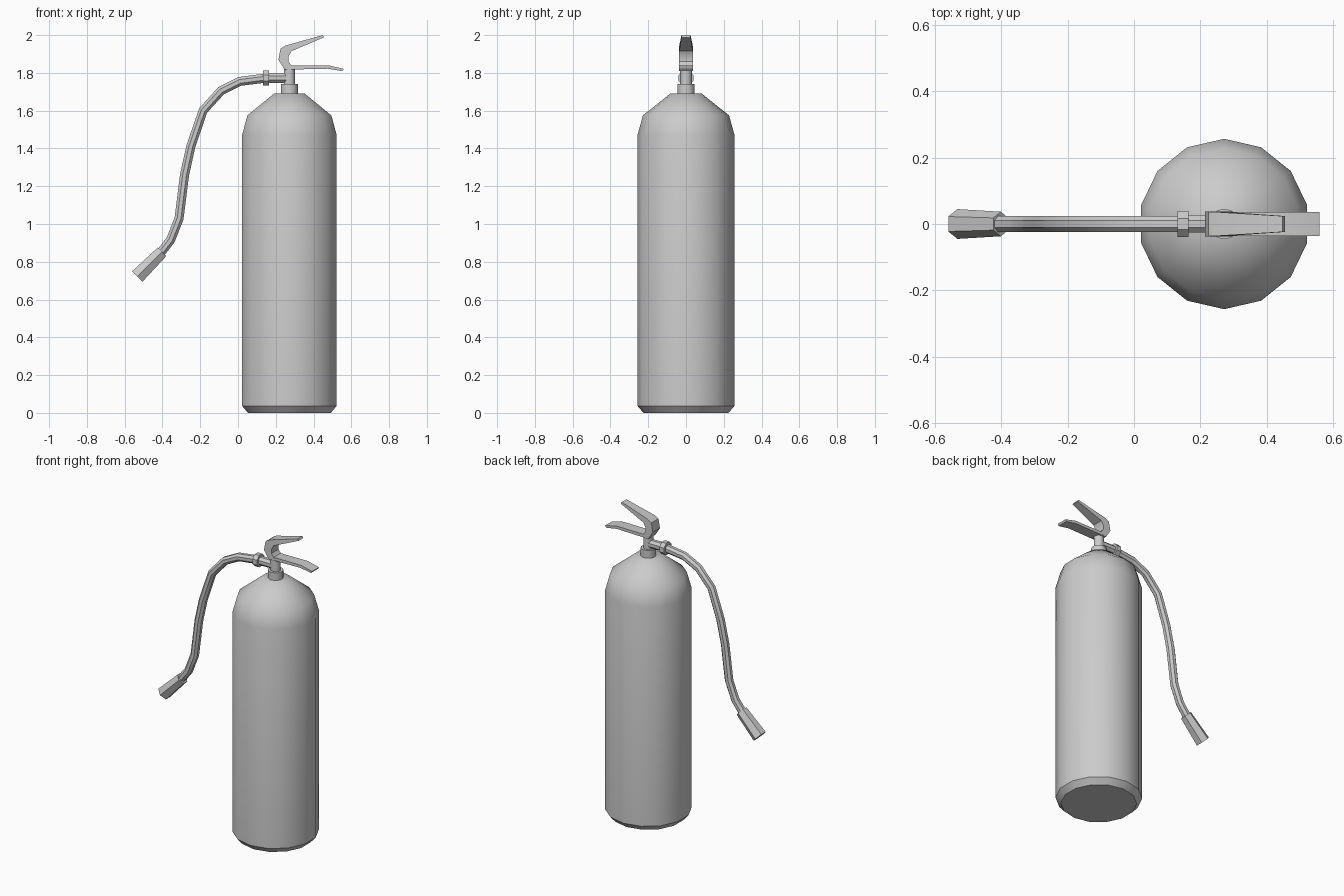
import bpy, bmesh, math
from mathutils import Vector

cube = bpy.data.objects.get("Cube")
if cube:
    bpy.data.objects.remove(cube, do_unlink=True)

GREY = (0.6, 0.6, 0.6, 1.0)
grey = bpy.data.materials.new("plain grey")
grey.use_nodes = True
grey.diffuse_color = GREY
grey.node_tree.nodes["Principled BSDF"].inputs["Base Color"].default_value = GREY

AXIS = 0.272  # x of the tank's centre line


def loft(name, rings, sharp=40):
    """Skin a list of equal-length point rings and cap both ends."""
    bm = bmesh.new()
    loops = [[bm.verts.new(p) for p in ring] for ring in rings]
    n = len(loops[0])
    for a, b in zip(loops, loops[1:]):
        for i in range(n):
            j = (i + 1) % n
            bm.faces.new((a[i], a[j], b[j], b[i]))
    bm.faces.new(loops[0][::-1])
    bm.faces.new(loops[-1])
    bmesh.ops.recalc_face_normals(bm, faces=bm.faces)
    mesh = bpy.data.meshes.new(name)
    bm.to_mesh(mesh)
    bm.free()
    mesh.materials.append(grey)
    obj = bpy.data.objects.new(name, mesh)
    bpy.context.collection.objects.link(obj)
    bpy.ops.object.select_all(action="DESELECT")
    obj.select_set(True)
    bpy.context.view_layer.objects.active = obj
    bpy.ops.object.shade_smooth_by_angle(angle=math.radians(sharp))
    return obj


def tube(name, path, sides, turn=0.0, sharp=40):
    """Round section swept along (x, z, radius) stations in the y = 0 plane."""
    pts = [Vector((x, 0, z)) for x, z, r in path]
    across = Vector((0, 1, 0))
    rings = []
    for i, (x, z, r) in enumerate(path):
        before, after = pts[max(i - 1, 0)], pts[min(i + 1, len(pts) - 1)]
        tangent = ((pts[i] - before).normalized() + (after - pts[i]).normalized()).normalized()
        normal = across.cross(tangent)
        angles = [2 * math.pi * (k + turn) / sides for k in range(sides)]
        rings.append([pts[i] + r * (across * math.cos(a) + normal * math.sin(a)) for a in angles])
    return loft(name, rings, sharp)


def lever(name, stations):
    """Flat bar from (upper x, upper z, lower x, lower z, half width) stations."""
    return loft(name, [[(ux, -w, uz), (ux, w, uz), (lx, w, lz), (lx, -w, lz)]
                       for ux, uz, lx, lz, w in stations], 30)


# Tank with chamfered foot and domed shoulder
tank_profile = [(0, 0.225), (0.037, 0.257), (1.47, 0.257), (1.575, 0.228), (1.692, 0.081)]
tube("tank", [(AXIS, z, r) for z, r in tank_profile], 14)

# Valve neck and stem
tube("neck_collar", [(AXIS, 1.685, 0.046), (AXIS, 1.742, 0.046)], 14)
tube("valve_stem", [(AXIS, 1.74, 0.031), (AXIS, 1.825, 0.031)], 10)

# Outlet pipe and nut
tube("outlet_pipe", [(AXIS, 1.773, 0.028), (0.15, 1.773, 0.028)], 8, 0.5)
tube("outlet_nut", [(0.165, 1.773, 0.042), (0.132, 1.773, 0.042)], 8, 0.5)

# Hose and nozzle
hose_path = [(0.15, 1.773), (0.01, 1.755), (-0.09, 1.705), (-0.185, 1.6), (-0.25, 1.41),
             (-0.283, 1.26), (-0.312, 1.03), (-0.357, 0.915), (-0.41, 0.847)]
tube("hose", [(x, z, 0.026) for x, z in hose_path], 8, 0.5)
tube("nozzle", [(-0.402, 0.853, 0.037), (-0.533, 0.722, 0.045)], 6)

# Squeeze lever above, carrying handle below
lever("squeeze_lever", [
    (0.245, 1.82, 0.299, 1.82, 0.037),
    (0.214, 1.87, 0.267, 1.86, 0.037),
    (0.225, 1.928, 0.267, 1.886, 0.037),
    (0.25, 1.944, 0.283, 1.915, 0.036),
    (0.448, 2.0, 0.455, 1.988, 0.024)])
lever("carrying_handle", [
    (0.25, 1.83, 0.25, 1.815, 0.036),
    (0.28, 1.839, 0.29, 1.818, 0.036),
    (0.48, 1.84, 0.475, 1.822, 0.036),
    (0.56, 1.821, 0.553, 1.809, 0.036)])
